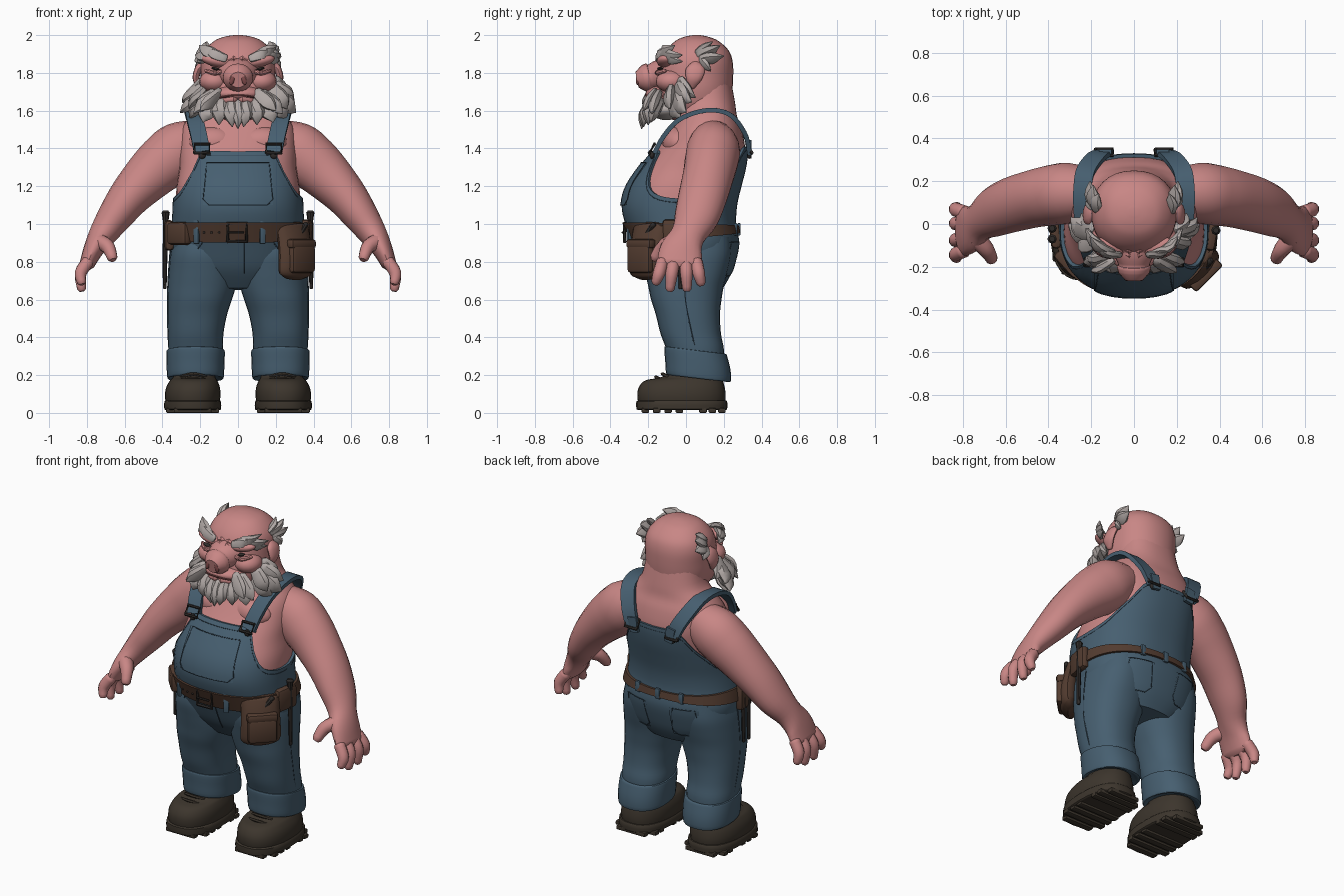
import bpy, bmesh, math
from mathutils import Vector, Matrix

def material(name, rgb):
    m = bpy.data.materials.new(name)
    m.diffuse_color = (*rgb, 1)
    return m

SKIN = material("skin pink", (0.58, 0.24, 0.235))
DENIM = material("denim blue", (0.062, 0.114, 0.162))
SEAM = material("dark seam", (0.03, 0.055, 0.08))
LEATHER = material("brown leather", (0.088, 0.046, 0.03))
BOOT = material("boot brown", (0.046, 0.036, 0.026))
HAIR = material("grey hair", (0.43, 0.385, 0.37))
DARK = material("dark metal", (0.028, 0.024, 0.022))
SHADE = material("deep pink", (0.2, 0.065, 0.065))

def finish(name, bm, mat, angle=40):
    bmesh.ops.recalc_face_normals(bm, faces=bm.faces)
    me = bpy.data.meshes.new(name)
    bm.to_mesh(me)
    bm.free()
    me.materials.append(mat)
    me.shade_smooth()
    me.set_sharp_from_angle(angle=math.radians(angle))
    ob = bpy.data.objects.new(name, me)
    bpy.context.collection.objects.link(ob)
    return ob

def smooth(keys, steps):
    """Catmull-Rom resampling of a list of tuples."""
    out, n = [], len(keys)
    for i in range(n - 1):
        a, b, c, d = keys[max(i - 1, 0)], keys[i], keys[i + 1], keys[min(i + 2, n - 1)]
        for k in range(steps):
            t = k / steps
            out.append(tuple(0.5 * (2*q + (r - p)*t + (2*p - 5*q + 4*r - s)*t*t + (3*q - p - 3*r + s)*t**3)
                             for p, q, r, s in zip(a, b, c, d)))
    return out + [tuple(keys[-1])]

def skin_rings(name, rings, mat, caps=True, closed=True, angle=40):
    bm = bmesh.new()
    vs = [[bm.verts.new(p) for p in r] for r in rings]
    n = len(vs[0])
    for a, b in zip(vs, vs[1:]):
        for i in range(n if closed else n - 1):
            j = (i + 1) % n
            bm.faces.new((a[i], a[j], b[j], b[i]))
    if caps:
        bm.faces.new(vs[0])
        bm.faces.new(vs[-1])
    return finish(name, bm, mat, angle)

def oval(f, b, rx, th, p=2.3):
    """Rounded section point; th = 0 looks to the front."""
    s, c = math.sin(th), math.cos(th)
    e = 2 / p
    return (rx * math.copysign(abs(s)**e, s), (f + b)/2 - (b - f)/2 * math.copysign(abs(c)**e, c))

def stack(name, keys, mat, n=28, steps=4, tilt=0, p=2.3, s=1):
    """Stacked sections: z, front, back, half width, centre x."""
    rings = []
    for z, f, b, rx, x0 in smooth(keys, steps):
        pts = [oval(f, b, rx, 2*math.pi*i/n, p) for i in range(n)]
        rings.append([(s*(x0 + x), y, z + tilt*y) for x, y in pts])
    return skin_rings(name, rings, mat)

def tube(name, keys, mat, ref=(1, 0, 0), n=12, steps=4, square=False):
    """Path of x, y, z, radius along ref, radius across it."""
    ks = smooth(keys, steps)
    P = [Vector(k[:3]) for k in ks]
    T = [(P[min(i+1, len(P)-1)] - P[max(i-1, 0)]).normalized() for i in range(len(P))]
    data = [(P[i], T[i], ks[i][3], ks[i][4]) for i in range(len(P))]
    if not square:
        for idx, sg in ((0, -1), (-1, 1)):
            c, t, a, b = data[idx]
            end = (c + t*sg*min(a, b)*0.5, t, a*0.6, b*0.6)
            data = [end] + data if idx == 0 else data + [end]
    rings = []
    n, off, k = (4, math.pi/4, 1.414) if square else (n, 0, 1)
    for c, t, a, b in data:
        u = Vector(ref)
        u = (u - t*u.dot(t)).normalized()
        v = t.cross(u)
        rings.append([c + u*a*k*math.cos(off + 2*math.pi*i/n) + v*b*k*math.sin(off + 2*math.pi*i/n) for i in range(n)])
    return skin_rings(name, rings, mat)

def line(name, pts, r, mat, steps=1):
    return tube(name, [(*p, r, r) for p in pts], mat, ref=(0.31, 0.52, 0.79), n=6, steps=steps)

def ball(name, loc, size, mat, rot=(0, 0, 0)):
    bm = bmesh.new()
    bmesh.ops.create_uvsphere(bm, u_segments=20, v_segments=12, radius=1)
    ob = finish(name, bm, mat)
    ob.location, ob.scale, ob.rotation_euler = loc, size, rot
    return ob

def box(name, loc, size, mat, rz=0, bevel=0.015):
    bm = bmesh.new()
    bmesh.ops.create_cube(bm, size=1, matrix=Matrix.Diagonal((*size, 1)))
    bmesh.ops.bevel(bm, geom=bm.edges[:], offset=bevel, segments=2, affect='EDGES', profile=0.5)
    ob = finish(name, bm, mat)
    ob.location, ob.rotation_euler = loc, (0, 0, math.radians(rz))
    return ob

# Torso profile: z, front, back, half width
BODY = [(.66, -.12, .18, .2), (.72, -.17, .215, .28), (.78, -.21, .238, .32), (.9, -.262, .265, .345), (1.0, -.305, .25, .335),
        (1.1, -.325, .255, .33), (1.2, -.30, .278, .325), (1.3, -.235, .303, .31), (1.4, -.155, .313, .31),
        (1.5, -.085, .295, .30), (1.57, -.045, .27, .255), (1.64, -.03, .26, .195), (1.75, -.02, .24, .17)]
def lookup(table, v):
    for a, b in zip(table, table[1:]):
        if v <= b[0]:
            t = max(0, (v - a[0]) / (b[0] - a[0]))
            return [p + (q - p)*t for p, q in zip(a[1:], b[1:])]
    return list(table[-1][1:])
FINE = smooth(BODY, 6)
def shell(th, z, off):
    f, b, rx = lookup(FINE, z)
    return (*oval(f - off, b + off, rx + off, th), z)
def on_body(x, z, side, off):
    f, b, rx = lookup(FINE, z)
    q = (1 - min(abs(x)/(rx + off), 1)**2.3)**(1/2.3)
    return (x, (f + b)/2 + side*((b - f)/2 + off)*q, z)

stack("torso", [(*k, 0) for k in BODY], SKIN, n=36)

# Overalls with a bib, deep arm openings and a raised back
EDGE = smooth([(0, 1.385), (22, 1.385), (34, 1.38), (46, 1.27), (62, 1.17), (90, 1.135), (115, 1.17),
               (135, 1.28), (150, 1.38), (162, 1.41), (180, 1.41)], 4)
N, rows = 72, []
TH = [2*math.pi*i/N for i in range(N)]
TOP = [lookup(EDGE, abs(math.degrees(t) if t <= math.pi else math.degrees(t) - 360))[0] for t in TH]
for r in range(27):
    rows.append([shell(t, .66 + (z1 - .66)*r/26, .016) for t, z1 in zip(TH, TOP)])
rows.append([shell(t, z1 - .003, -.01) for t, z1 in zip(TH, TOP)])
rows.insert(0, [(0, 0.02, .65)]*N)
skin_rings("overalls", rows, DENIM, caps=False)
line("bib_hem", [shell(t, z - .022, .016) for t, z in zip(TH + TH[:1], TOP + TOP[:1])], .0018, SEAM)

# Pockets: thin plates with a stitched rim
def pocket(name, x0, x1, z0, z1, side):
    grid = [[on_body(x0 + (x1 - x0)*i/10, z0 + (z1 - z0)*j/8, side, .022) for i in range(11)] for j in range(9)]
    skin_rings(name, grid, DENIM, caps=False, closed=False)
    c = .03
    rim = [(x0 + c, z0), (x1 - c, z0), (x1, z0 + c), (x1 - .02, z1), (x0 + .02, z1), (x0, z0 + c), (x0 + c, z0)]
    pts = []
    for a, b in zip(rim, rim[1:]):
        pts += [on_body(a[0] + (b[0]-a[0])*i/6, a[1] + (b[1]-a[1])*i/6, side, .022) for i in range(6)]
    line(name + "_stitch", pts + pts[:1], .0025, SEAM)
pocket("bib_pocket", -.185, .185, 1.1, 1.325, -1)
for s in (-1, 1):
    pocket("back_pocket", *sorted((s*.08, s*.25)), .725, .905, 1)
    line("hip_pocket_seam", [on_body(s*x, z, -1, .02) for x, z in ((.19, .9), (.22, .86), (.27, .83), (.31, .82))], .003, SEAM)
line("fly_seam", [on_body(.035, z, -1, .018) for z in (.9, .84, .78, .74)], .003, SEAM)

# Belt, wide at the front and narrow behind
def belt_z(t, k):
    w = .5 + .5*math.cos(t)
    return .972 - .017*w + k*(.02 + .034*w**.8)
skin_rings("belt", [[shell(t, belt_z(t, k), o) for t in TH]
           for k, o in ((-1, .0), (-1, .03), (1, .03), (1, .0))], LEATHER, caps=False)
def frame(name, x, w, h, r, mat):
    pts = [(x + a*w, on_body(x, .955, -1, .038)[1], .955 + b*h) for a, b in ((-1, -1), (1, -1), (1, 1), (-1, 1), (-1, -1))]
    line(name, pts, r, mat)
frame("buckle", -.005, .05, .048, .010, DARK)
line("buckle_pin", [(-.05, -.335, .955), (.03, -.335, .955)], .006, DARK)
for i in range(3):
    ball("belt_hole", on_body(-.1 - .04*i, .955, -1, .03), (.006, .005, .006), DARK)
for x, side in ((-.22, -1), (.13, -1), (-.15, 1), (.15, 1), (0, 1)):
    p = on_body(x, .957 if side < 0 else .972, side, .026)
    box("belt_loop", p, (.032, .018, .125 if side < 0 else .065), DENIM, rz=170*x if side < 0 else 0, bevel=.005)

# Tool pouches and tools
tube("pouch", [(.285, -.19, .985, .115, .042), (.295, -.20, .93, .112, .05), (.305, -.21, .84, .115, .058),
               (.305, -.21, .76, .118, .055), (.30, -.205, .735, .11, .045)], LEATHER, ref=(1, 1, 0), n=16)
box("pouch_front_pocket", (.337, -.240, .815), (.17, .05, .15), LEATHER, 45, .02)
box("pouch_flap", (.335, -.238, .895), (.18, .055, .05), LEATHER, 45, .015)
box("pouch_back_holder", (.365, -.05, .955), (.15, .05, .14), LEATHER, 80, .02)
box("small_pouch", (-.31, -.185, .95), (.15, .06, .12), LEATHER, -48, .02)
box("tool_holder", (-.368, -.05, .94), (.13, .05, .16), LEATHER, -84, .02)
for s, y in ((-1, -.07), (-1, -.02), (1, -.03)):
    tube("tool_handle", [(s*.388, y, .66, .010, .010), (s*.386, y, .85, .013, .013), (s*.383, y, 1.0, .014, .014),
                         (s*.383, y, 1.06, .022, .022)], DARK, n=8)
tube("pliers", [(.32, -.22, .93, .014, .014), (.36, -.17, 1.0, .014, .014)], DARK, n=8)

for s in (-1, 1):
    # Trouser legs, turned-up cuffs and side seams
    stack("trouser_leg", [(.26, -.08, .2, .135, .225), (.34, -.105, .2, .145, .224), (.42, -.135, .185, .147, .224),
          (.52, -.16, .18, .158, .216), (.60, -.185, .188, .171, .203), (.67, -.20, .2, .18, .192), (.75, -.218, .222, .18, .187),
          (.84, -.235, .24, .172, .186), (.93, -.225, .235, .15, .185)], DENIM, s=s)
    stack("trouser_cuff", [(.2, -.075, .2, .12, .225), (.19, -.095, .225, .142, .225), (.20, -.106, .238, .15, .225),
          (.26, -.11, .235, .153, .225), (.325, -.115, .218, .154, .224), (.338, -.108, .21, .149, .224),
          (.333, -.08, .19, .12, .224)], DENIM, s=s, tilt=-.12, steps=3)
    line("leg_seam", [(s*x, y, z) for x, y, z in ((.357, 0, .88), (.367, -.005, .75), (.373, -.005, .62), (.373, .01, .52), (.37, .03, .42), (.367, .045, .36))], .0035, SEAM, 3)

    # Boots with soles, treads and laces
    stack("boot", [(.04, -.25, .205, .14, .24), (.09, -.258, .21, .147, .24), (.135, -.25, .205, .142, .238),
          (.172, -.215, .195, .125, .235), (.19, -.13, .19, .112, .232), (.235, -.06, .185, .1, .23)], BOOT, s=s)
    stack("boot_sole", [(.014, -.245, .205, .138, .24), (.02, -.262, .218, .15, .24), (.06, -.263, .218, .15, .24),
          (.066, -.25, .21, .14, .24)], BOOT, s=s, p=2.5, steps=2)
    for i, y in enumerate((-.215, -.155, -.095, -.035, .09, .14, .19)):
        box("boot_tread", (s*.24, y, .013), (.2 if i in (0, 6) else .28, .04, .026), BOOT, bevel=.006)
    for y, z in ((-.15, .19), (-.115, .207), (-.08, .225)):
        line("boot_lace", [(s*.17, y + .02, z - .015), (s*.235, y - .01, z), (s*.3, y + .02, z - .015)], .009, BOOT, 3)

    # Shoulder straps with buckles
    tube("strap", [(s*x, y, z, .043, .012) for x, y, z in ((.19, -.165, 1.38), (.207, -.118, 1.465), (.228, -.04, 1.55),
         (.24, .07, 1.595), (.24, .17, 1.60), (.225, .25, 1.565), (.175, .315, 1.47), (.135, .335, 1.38))], DENIM, square=True)
    for x, y, z in ((.19, -.18, 1.40), (.14, .335, 1.40)):
        d = -1 if y < 0 else 1
        line("strap_buckle", [(s*x + a*.04, y - b*d*.014, z + b*.024) for a, b in ((-1, -1), (1, -1), (1, 1), (-1, 1), (-1, -1))], .009, DARK)
        ball("strap_button", (s*x, y, z - .035), (.02, .013, .02), DARK)
    tube("strap_tail", [(s*.135, .338, 1.44, .03, .01), (s*.12, .338, 1.35, .026, .01)], DENIM, square=True)

    # Arms: heavy upper arm, forearm, palm
    tube("arm", [(s*x, y, z, a, b) for x, y, z, a, b in ((.18, .14, 1.45, .11, .11), (.30, .145, 1.395, .14, .15),
         (.38, .135, 1.335, .142, .15), (.46, .12, 1.265, .136, .136), (.57, .09, 1.15, .13, .112), (.655, .055, 1.035, .118, .092),
         (.72, .01, .94, .092, .072), (.765, -.025, .865, .112, .054), (.80, -.035, .785, .118, .04))], SKIN, ref=(0, 1, 0), n=20)
    for y0, y1, zt in ((-.125, -.16, .69), (-.065, -.085, .655), (0, .005, .655), (.055, .08, .685)):
        tube("finger", [(s*.795, y0, .80, .034, .034), (s*.833, (y0 + y1)/2, .74, .033, .033),
                        (s*.828, y1, zt, .024, .024)], SKIN, ref=(0, 1, 0), n=10)
    tube("thumb", [(s*.745, -.06, .91, .048, .045), (s*.69, -.12, .88, .038, .038), (s*.665, -.165, .82, .028, .028)], SKIN, ref=(0, 1, 0), n=10)
    ball("chest", (s*.13, -.04, 1.43), (.13, .085, .085), SKIN)

# Head and snout
stack("head", [(z, f, b, w, 0) for z, f, b, w in ((1.55, -.07, .2, .11), (1.62, -.145, .235, .17), (1.70, -.165, .245, .195),
      (1.78, -.15, .25, .198), (1.86, -.135, .247, .197), (1.92, -.105, .225, .175), (1.97, -.055, .17, .125),
      (1.992, -.005, .115, .07), (2.0, .04, .075, .02))], SKIN, n=32, p=2.2)
tube("snout", [(0, -.08, 1.80, .125, .085), (0, -.14, 1.79, .098, .08), (0, -.185, 1.778, .075, .068),
               (0, -.2, 1.775, .08, .076), (0, -.225, 1.77, .074, .07)], SKIN, n=20, steps=3)
for i in range(3):
    y, z, w = -.168 + .022*i, 1.845 + .017*i, .06 + .008*i
    tube("snout_wrinkle", [(-w, y + .012, z - .03, .013, .013), (0, y, z, .017, .017), (w, y + .012, z - .03, .013, .013)], SKIN, n=8)
ball("muzzle", (0, -.125, 1.69), (.13, .09, .045), SKIN)
line("mouth", [(-.1, -.175, 1.668), (-.05, -.205, 1.678), (0, -.214, 1.682), (.05, -.205, 1.678), (.1, -.175, 1.668)], .005, SHADE, 3)
tube("lower_lip", [(-.07, -.17, 1.655, .018, .018), (0, -.197, 1.662, .02, .02), (.07, -.17, 1.655, .018, .018)], SKIN)

def tuft(name, a, b, r, bulge=(0, 0, 0), flat=.6):
    a, b = Vector(a), Vector(b)
    m = a.lerp(b, .5) + Vector(bulge)
    tube(name, [(*a, r*.75, r*flat*.75), (*m, r, r*flat), (*b, .003, .003)], HAIR, ref=(.6, .3, .74), n=7, steps=3)

for s in (-1, 1):
    ball("nostril", (s*.032, -.257, 1.762), (.013, .009, .027), SHADE, (0, s*-.25, 0))
    ball("cheek", (s*.125, -.075, 1.755), (.08, .085, .06), SKIN)
    ball("brow_ridge", (s*.11, -.105, 1.862), (.085, .05, .032), SKIN, (0, s*-.2, 0))
    ball("eye", (s*.12, -.137, 1.822), (.022, .016, .008), DARK, (0, s*-.2, 0))
    tube("eye_bag", [(s*.085, -.145, 1.806, .012, .012), (s*.125, -.148, 1.800, .014, .014), (s*.17, -.11, 1.812, .01, .01)], SKIN, n=8)
    tube("ear", [(s*.185, .05, 1.84, .03, .025), (s*.21, .05, 1.82, .05, .02), (s*.222, .04, 1.77, .042, .018),
                 (s*.205, .03, 1.725, .018, .014)], SKIN, ref=(0, 1, 0))
    # Eyebrows and hair above the ears
    for a, b, r in (((.065, -.145, 1.875), (.17, -.11, 1.925), .03), ((.1, -.135, 1.885), (.205, -.06, 1.945), .036),
                    ((.13, -.12, 1.885), (.225, -.02, 1.895), .036), ((.15, -.10, 1.88), (.215, -.02, 1.86), .028)):
        tuft("eyebrow", (s*a[0], *a[1:]), (s*b[0], *b[1:]), r, (s*.01, -.012, 0))
    for a, b, r in (((.172, .07, 1.885), (.19, .18, 1.945), .04), ((.172, .06, 1.905), (.165, .14, 1.965), .032),
                    ((.185, .08, 1.87), (.205, .2, 1.89), .036), ((.19, .08, 1.87), (.21, .13, 1.81), .028)):
        tuft("side_hair", (s*a[0], *a[1:]), (s*b[0], *b[1:]), r, (s*.008, 0, 0))
    # Side whiskers, then the drooping moustache and chin beard
    for a, b, r in (((.19, -.03, 1.76), (.245, .05, 1.67), .045), ((.195, -.04, 1.73), (.295, .03, 1.645), .052),
                    ((.19, -.05, 1.69), (.305, .0, 1.59), .056), ((.175, -.065, 1.665), (.255, -.03, 1.56), .054),
                    ((.18, -.08, 1.72), (.26, -.085, 1.61), .046), ((.095, -.165, 1.70), (.2, -.225, 1.60), .04),
                    ((.12, -.145, 1.69), (.235, -.18, 1.585), .046), ((.13, -.135, 1.65), (.185, -.185, 1.54), .05)):
        tuft("side_beard", (s*a[0], *a[1:]), (s*b[0], *b[1:]), r, (s*.012, -.01, -.008))
    for a, b, r in (((.035, -.175, 1.645), (.03, -.225, 1.515), .04), ((.085, -.155, 1.65), (.10, -.2, 1.525), .044)):
        tuft("chin_beard", (s*a[0], *a[1:]), (s*b[0], *b[1:]), r, (s*.006, -.02, 0), .8)
tuft("chin_beard", (0, -.18, 1.645), (0, -.235, 1.505), .034, (0, -.018, 0), .8)
ball("beard_base", (0, -.105, 1.605), (.14, .085, .055), HAIR)
